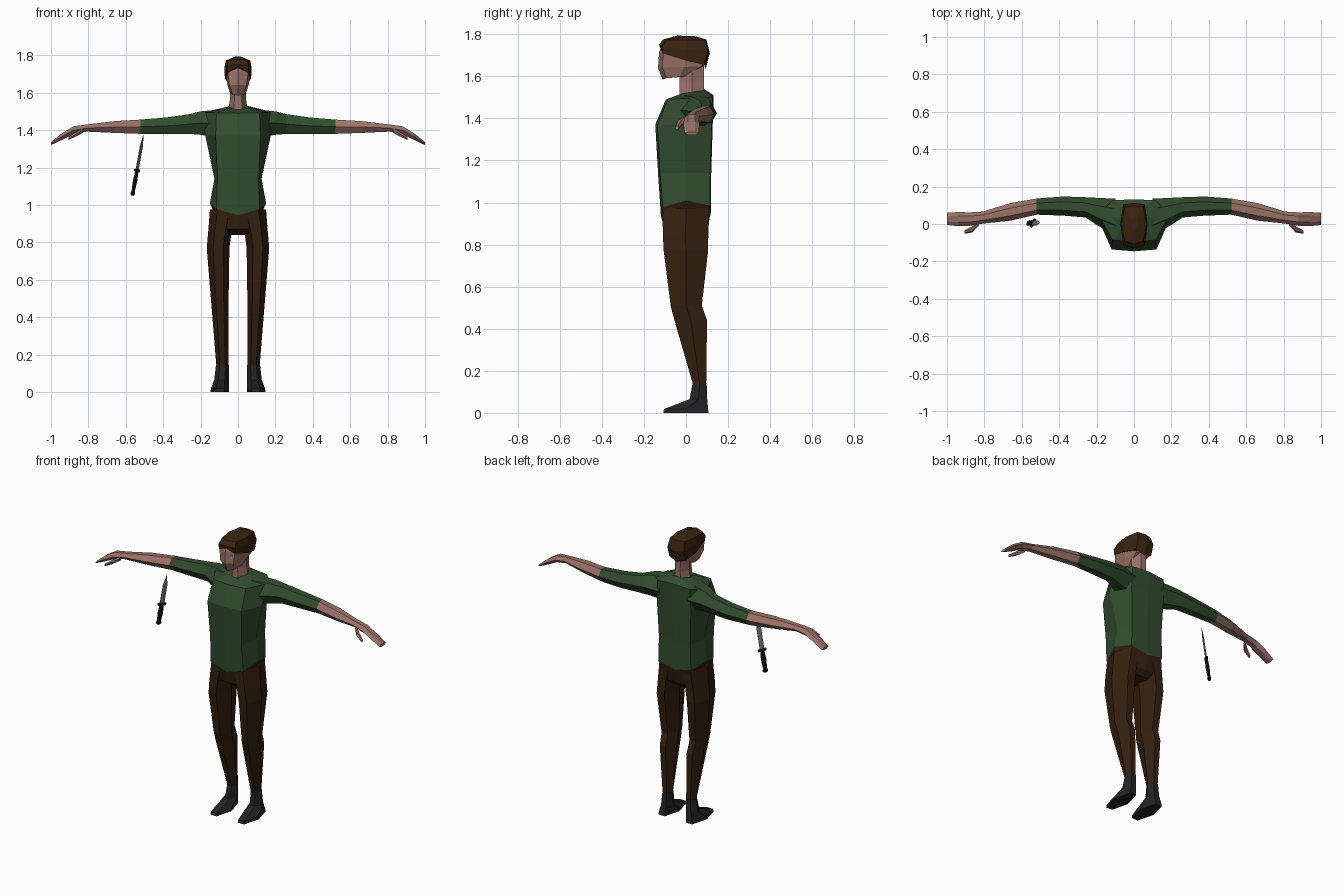
import bpy
import bmesh
from mathutils import Matrix, Vector

cube = bpy.data.objects.get("Cube")
if cube:
    bpy.data.objects.remove(cube)


def material(name, *rgb):
    mat = bpy.data.materials.new(name)
    mat.use_nodes = True
    mat.diffuse_color = (*rgb, 1)
    bsdf = next(n for n in mat.node_tree.nodes if n.type == "BSDF_PRINCIPLED")
    bsdf.inputs["Base Color"].default_value = (*rgb, 1)
    bsdf.inputs["Roughness"].default_value = 0.8
    return mat


green = material("shirt_green", .032, .075, .028)
brown = material("trouser_brown", .036, .015, .005)
hair_brown = material("hair_brown", .04, .017, .005)
skin = material("skin", .33, .17, .14)
leather = material("shoe_black", .017, .017, .019)
grip = material("handle_black", .008, .008, .008)
steel = material("blade_steel", .2, .2, .2)
eye_white = material("eye_pale", .45, .5, .52)


def loft(name, rings, mat, mirror=False, matrix=None):
    """Skin a list of equal-length point rings into a closed solid."""
    bm = bmesh.new()
    loops = [[bm.verts.new(p) for p in ring] for ring in rings]
    count = len(loops[0])
    for low, high in zip(loops, loops[1:]):
        for i in range(count):
            j = (i + 1) % count
            bm.faces.new((low[i], low[j], high[j], high[i]))
    bm.faces.new(loops[0])
    bm.faces.new(loops[-1])
    bmesh.ops.recalc_face_normals(bm, faces=bm.faces[:])
    mesh = bpy.data.meshes.new(name)
    bm.to_mesh(mesh)
    bm.free()
    mesh.materials.append(mat)
    obj = bpy.data.objects.new(name, mesh)
    bpy.context.collection.objects.link(obj)
    if mirror:
        obj.modifiers.new("Mirror", "MIRROR")
    if matrix:
        obj.matrix_world = matrix
    return obj


HEX = [(0, .5), (.28, 0), (.72, 0), (1, .5), (.72, 1), (.28, 1)]


def limb(name, boxes, mat, axis="z", **options):
    """Loft hexagons, each fitted to a box (position, a0, a1, b0, b1)."""
    rings = []
    for t, a0, a1, b0, b1 in boxes:
        pts = [(a0 + (a1 - a0) * u, b0 + (b1 - b0) * v) for u, v in HEX]
        rings.append([(a, b, t) if axis == "z" else (t, a, b) for a, b in pts])
    return loft(name, rings, mat, **options)


def trunk(name, rows, mat, bevel=.01):
    """Loft symmetric eight-point rings.
    Row: front z, side z, back z, corner x, side x, side y, front y, back y."""
    rings = []
    for zf, zs, zb, cx, sx, sy, front, back in rows:
        half = [(cx, front + bevel, (zf + zs) / 2), (sx, sy, zs),
                (cx, back - bevel / 2, (zb + zs) / 2)]
        rings.append([(0, front, zf), *half, (0, back, zb)]
                     + [(-x, y, z) for x, y, z in reversed(half)])
    return loft(name, rings, mat)


# Shirt and hips share the zigzag hem
hem = (.945, 1.01, .96, .115, .15, 0, -.12, .12)
trunk("shirt", [
    hem,
    (1.14, 1.14, 1.14, .11, .126, 0, -.133, .12),
    (1.37, 1.37, 1.37, .12, .175, -.01, -.146, .127),
    (1.49, 1.495, 1.51, .115, .19, .05, -.096, .132),
    (1.51, 1.525, 1.54, .04, .052, .03, -.03, .085),
], green)
trunk("hips", [
    (.84, .84, .84, .05, .06, 0, -.06, .07),
    (.87, .87, .87, .07, .09, 0, -.104, .1),
    hem,
], brown)

# Legs and shoes
limb("trouser_leg", [
    (.975, .005, .15, -.112, .112),
    (.85, .035, .16, -.11, .106),
    (.77, .046, .167, -.106, .105),
    (.51, .05, .146, -.073, .075),
    (.44, .05, .14, -.055, .1),
    (.13, .05, .115, .035, .096),
], brown, mirror=True)
limb("shoe", [
    (.145, .047, .118, .032, .098),
    (.065, .048, .127, .017, .101),
    (.018, .047, .145, -.105, .105),
    (0, .047, .147, -.108, .107),
], leather, mirror=True)

# Arms, running out along x
cuff = (.52, .05, .136, 1.38, 1.456)
limb("sleeve", [
    (.1, -.06, .135, 1.36, 1.51),
    (.2, -.005, .14, 1.375, 1.5),
    (.26, .035, .143, 1.38, 1.485),
    (.38, .045, .147, 1.378, 1.468),
    cuff,
], green, axis="x", mirror=True)
limb("forearm_and_hand", [
    cuff,
    (.66, .018, .112, 1.385, 1.448),
    (.81, .002, .066, 1.392, 1.43),
    (.88, -.01, .062, 1.378, 1.42),
    (.94, -.012, .064, 1.348, 1.384),
    (1, -.005, .06, 1.32, 1.336),
], skin, axis="x", mirror=True)
limb("thumb", [
    (.83, -.008, .015, 1.385, 1.41),
    (.865, -.045, -.012, 1.366, 1.392),
    (.905, -.052, -.034, 1.348, 1.364),
], skin, axis="x", mirror=True)

# Neck, head and hair
limb("neck", [
    (1.49, -.055, .055, -.03, .085),
    (1.57, -.042, .042, -.03, .085),
    (1.67, -.045, .045, -.03, .085),
], skin)
trunk("head", [
    (1.585, 1.597, 1.6, .03, .042, -.03, -.112, 0),
    (1.64, 1.645, 1.65, .046, .058, -.01, -.133, .085),
    (1.715, 1.71, 1.7, .055, .067, -.01, -.128, .1),
    (1.765, 1.765, 1.765, .045, .06, -.01, -.11, .085),
], skin, bevel=.02)
trunk("hair", [
    (1.742, 1.675, 1.635, .057, .07, 0, -.126, .094),
    (1.752, 1.73, 1.71, .058, .073, 0, -.129, .113),
    (1.776, 1.772, 1.775, .05, .066, 0, -.107, .097),
    (1.795, 1.79, 1.793, .015, .022, 0, -.035, .035),
], hair_brown, bevel=.016)

# Eyes are thin plates lying on the slanted face
place = Matrix.Translation((.036, -.115, 1.685)) @ Matrix.Rotation(.36, 4, "Z")
corners = [(-.009, 0), (0, -.005), (.009, 0), (0, .005)]
loft("eyes", [[place @ Vector((x, y, z)) for x, z in corners]
              for y in (-.004, .004)], eye_white, mirror=True)

# Knife hanging point up below the right forearm
pose = (Matrix.Translation((-.54, .005, 1.185))
        @ Matrix.Rotation(.18, 4, "Y") @ Matrix.Rotation(-.5, 4, "Z"))


def knife_part(name, profile, mat):
    """Profile: height, half thickness, half width."""
    limb(name, [(z, -t, t, -w, w) for z, t, w in profile], mat, matrix=pose)


knife_part("knife_blade", [(0, .004, .014), (.13, .004, .014),
                           (.195, .001, .001)], steel)
knife_part("knife_guard", [(-.007, .011, .026), (.006, .011, .026)], grip)
knife_part("knife_handle", [(-.137, .008, .01), (-.127, .012, .016),
                            (-.112, .009, .011), (-.06, .012, .015),
                            (0, .009, .011)], grip)
